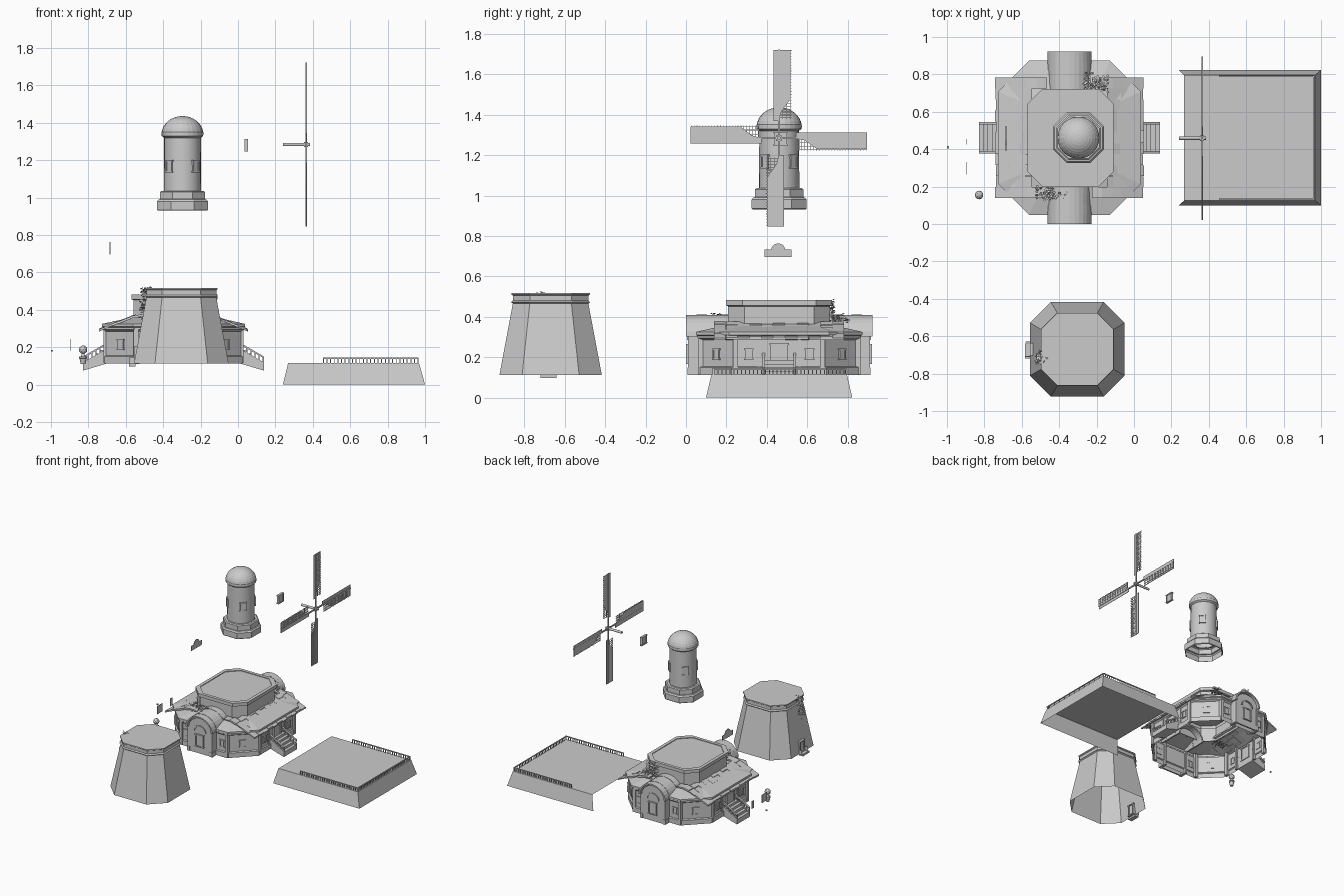
import bpy, bmesh, math, random
from mathutils import Matrix, Vector

if "Cube" in bpy.data.objects:
    bpy.data.objects.remove(bpy.data.objects["Cube"])
random.seed(4)
CX, CY = -0.345, 0.461          # house centre
TX, TY = -0.297, 0.461          # upper tower centre
BX, BY = -0.303, -0.670         # tapered base tower centre


def finish(name, bm, smooth=False, normals=True):
    if normals:
        bmesh.ops.recalc_face_normals(bm, faces=bm.faces)
    me = bpy.data.meshes.new(name)
    bm.to_mesh(me)
    bm.free()
    ob = bpy.data.objects.new(name, me)
    bpy.context.collection.objects.link(ob)
    if smooth:
        bpy.ops.object.select_all(action='DESELECT')
        ob.select_set(True)
        bpy.context.view_layer.objects.active = ob
        bpy.ops.object.shade_smooth_by_angle(angle=math.radians(35))
    return ob


def loft(name, rings, bottom=False, top=True, smooth=False):
    bm = bmesh.new()
    vs = [[bm.verts.new(p) for p in r] for r in rings]
    n = len(vs[0])
    for a, b in zip(vs, vs[1:]):
        for i in range(n):
            bm.faces.new((a[i], a[(i + 1) % n], b[(i + 1) % n], b[i]))
    if bottom:
        bm.faces.new(vs[0])
    if top:
        bm.faces.new(vs[-1])
    return finish(name, bm, smooth)


def octagon(cx, cy, hx, hy, c, z):
    q = [(hx, hy - c), (hx - c, hy), (c - hx, hy), (-hx, hy - c),
         (-hx, c - hy), (c - hx, -hy), (hx - c, -hy), (hx, c - hy)]
    return [(cx + x, cy + y, z) for x, y in q]


def circle(cx, cy, r, z, n=24):
    return [(cx + r * math.cos(2 * math.pi * i / n), cy + r * math.sin(2 * math.pi * i / n), z) for i in range(n)]


def add_box(bm, c, s, frame=Matrix()):
    bmesh.ops.create_cube(bm, size=1, matrix=frame @ Matrix.Translation(c) @ Matrix.Diagonal((*s, 1)))


def add_prism(bm, pts, vec):
    a = [bm.verts.new(p) for p in pts]
    b = [bm.verts.new(Vector(p) + Vector(vec)) for p in pts]
    bm.faces.new(a)
    bm.faces.new(b)
    for i in range(len(a)):
        j = (i + 1) % len(a)
        bm.faces.new((a[i], a[j], b[j], b[i]))


def add_window(bm, pos, ang, w, h, d=0.012):
    # pane with four frame bars, facing outwards along the angle
    f = Matrix.Translation(pos) @ Matrix.Rotation(ang, 4, 'Z')
    t = 0.008
    add_box(bm, (0, 0, 0), (d * 0.5, w, h), f)
    for s in (-1, 1):
        add_box(bm, (0, s * w / 2, 0), (d, t, h + t), f)
        add_box(bm, (0, 0, s * h / 2), (d, w + 2 * t, t), f)


# raised platform, open on its left side, with a railing
bm = bmesh.new()
lo = [bm.verts.new(p) for p in ((.24, CY - .362, 0), (1, CY - .362, 0), (1, CY + .362, 0), (.24, CY + .362, 0))]
hi = [bm.verts.new(p) for p in ((.268, CY - .335, .115), (.968, CY - .335, .115), (.968, CY + .335, .115), (.268, CY + .335, .115))]
for i in range(3):
    bm.faces.new((lo[i], lo[i + 1], hi[i + 1], hi[i]))
bm.faces.new(hi)
finish("platform", bm)
bm = bmesh.new()
for s in (-1, 1):
    add_box(bm, (.71, CY + s * .328, .141), (.51, .008, .006))
    for i in range(27):
        add_box(bm, (.456 + i * .0195, CY + s * .328, .128), (.005, .005, .028))
add_box(bm, (.962, CY, .141), (.008, .656, .006))
for i in range(34):
    add_box(bm, (.962, CY - .322 + i * .0195, .128), (.005, .005, .028))
finish("platform_railing", bm)

# tapered tower with rim, door and step
loft("base_tower", [octagon(BX, BY, h, h, c, z) for h, c, z in
     ((.253, .112, .113), (.187, .084, .465), (.195, .087, .472), (.187, .084, .48), (.187, .084, .505), (.194, .087, .51), (.194, .087, .517))])
bm = bmesh.new()
add_window(bm, (-.542, BY, .158), math.pi, .05, .085, .03)
add_box(bm, (-.565, BY - .01, .106), (.035, .08, .016))
for s in (-1, 1):
    add_box(bm, (-.567, BY + s * .038, .13), (.025, .005, .035))
finish("base_tower_door", bm)

# house: walls, plinth, cornice and low octagonal roof
loft("house_walls", [octagon(CX, CY, .362 + o, .392 + o, .165, z) for o, z in
     ((.008, .112), (.008, .15), (0, .155), (0, .285), (.012, .295), (.012, .305), (.02, .31), (.02, .325))]
     + [octagon(CX + .005, CY, .225, .258, .08, .36)], top=False)
loft("house_drum", [octagon(CX + .005, CY, .22 + o, .252 + o, .08, z) for o, z in
     ((0, .34), (0, .452), (.01, .456), (.01, .482), (-.015, .482), (-.015, .477))])
bm = bmesh.new()
for sx in (-1, 1):
    for sy in (-1, 1):
        add_box(bm, (CX + sx * .362, CY + sy * .215, .215), (.025, .025, .2))
        add_box(bm, (CX + sx * .36, CY + sy * .1, .215), (.016, .016, .2))
        add_box(bm, (CX + sx * .2, CY + sy * .39, .215), (.025, .025, .2))
finish("wall_pilasters", bm)
bm = bmesh.new()
for sx in (-1, 1):
    a = 0 if sx > 0 else math.pi
    add_window(bm, (CX + sx * .364, CY, .215), a, .08, .1, .02)
    for sy in (-1, 1):
        add_window(bm, (CX + sx * .364, CY + sy * .15, .215), a, .032, .05)
        add_window(bm, (CX + sx * .281, CY + sy * .311, .215), math.atan2(sy, sx), .035, .05)
        add_window(bm, (CX + sx * .155, CY + sy * .394, .215), sy * math.pi / 2, .03, .05)
for sy in (-1, 1):
    add_window(bm, (CX, CY + sy * .452, .215), sy * math.pi / 2, .06, .09, .016)
finish("house_windows", bm)

# tiled side roofs: uneven courses running down each slope
bm = bmesh.new()
rows = 11
w = .645 / rows
for sx in (-1, 1):
    for i in range(rows):
        y = CY - .3225 + (i + .5) * w
        inner = .12 if abs(y - CY) > .24 else .2
        x0, steps = inner, 5
        for k in range(steps):
            x1 = inner + (.398 - inner) * (k + 1) / steps - random.uniform(0, .006)
            zz = lambda x: .373 - max(x - .2, 0) * .40 + random.choice((0, .003))
            lift = (k + i) % 2 * .003
            add_prism(bm, [(CX + sx * x, y - w / 2, z) for x, z in
                      ((x0, zz(x0) + lift), (x1, zz(x1) + lift), (x1, zz(x1) - .01), (x0, zz(x0) - .01))], (0, w * .99, 0))
            x0 = x1
finish("side_roofs", bm)

# two barrel-vaulted porches
bm = bmesh.new()
def arch(r, z0, n=14):
    return [(r * math.cos(math.pi * i / n), z0 + r * .9 * math.sin(math.pi * i / n)) for i in range(n + 1)]
for s in (-1, 1):
    gable = [(-.1, .112)] + [(.1, .112)] + arch(.1, .3)
    add_prism(bm, [(CX + x, CY + s * .435, z) for x, z in gable], (0, s * .012, 0))
    for sx in (-1, 1):
        add_box(bm, (CX + sx * .1, CY + s * .415, .207), (.016, .07, .19))
        add_box(bm, (CX + sx * .1, CY + s * .43, .13), (.024, .045, .036))
    for k in range(5):
        r = .118 + (k % 2) * .002
        ring = arch(r, .303) + arch(r - .012, .303)[::-1]
        add_prism(bm, [(CX + x, CY + s * (.2 + k * .0524), z) for x, z in ring], (0, s * .0524, 0))
    ring = arch(.055, .285, 10) + arch(.045, .285, 10)[::-1]
    add_prism(bm, [(CX + x, CY + s * .445, z) for x, z in ring], (0, s * .01, 0))
finish("porches", bm)

# stairs on both ends with sloping balustrades
bm = bmesh.new()
for sx in (-1, 1):
    n = 5
    prof = [(.36, .112), (.36, .185)]
    for k in range(n):
        z = .185 - k * .018
        prof += [(.365 + k * .024, z), (.365 + (k + 1) * .024, z)]
    prof.append((.485, .075))
    add_prism(bm, [(CX + sx * x, CY - .07, z) for x, z in prof], (0, .14, 0))
    for sy in (-1, 1):
        side = [(.36, .112), (.36, .19), (.485, .118), (.485, .075)]
        rail = [(.36, .212), (.36, .222), (.485, .15), (.485, .14)]
        for p in (side, rail):
            add_prism(bm, [(CX + sx * x, CY + sy * .077 - .007, z) for x, z in p], (0, .014, 0))
        for k in range(6):
            x = .37 + k * .022
            add_box(bm, (CX + sx * x, CY + sy * .077, .2 - (x - .36) * .576), (.006, .008, .03))
finish("stairs", bm)

# upper tower: octagonal base, round shaft, stepped dome
loft("tower_base", [octagon(TX, TY, h, h, h * .55, z) for h, z in
     ((.13, .93), (.136, .935), (.136, .98), (.128, .99), (.12, .992), (.12, 1.03), (.112, 1.036), (.095, 1.036))], top=False)
loft("tower_shaft", [circle(TX, TY, r, z) for r, z in ((.1, 1.03), (.098, 1.32), (.111, 1.33), (.111, 1.34))], top=False, smooth=True)
dome = []
for k in range(9):
    a, b = math.radians(k * 10), math.radians(k * 10 + 9)
    dome += [circle(TX, TY, .112 * math.cos(a), 1.336 + .1 * math.sin(a)),
             circle(TX, TY, .112 * math.cos(b) + .001, 1.336 + .1 * math.sin(b))]
loft("tower_dome", dome)
bm = bmesh.new()
for k in range(4):
    a = math.radians(45 + 90 * k)
    add_window(bm, (TX + .1 * math.cos(a), TY + .1 * math.sin(a), 1.168), a, .036, .06)
finish("tower_windows", bm)

# four sails with lattice and cloth, on an axle
bm = bmesh.new()
for k in range(4):
    f = Matrix.Translation((.364, CY - .002, 1.284)) @ Matrix.Rotation(k * math.pi / 2, 4, 'X')
    add_box(bm, (0, 0, .219), (.008, .01, .437), f)
    for v in (.02, .04, .057):
        add_box(bm, (.001, v, .265), (.003, .003, .34), f)
    for i in range(24):
        add_box(bm, (.001, .03, .1 + i * .0145), (.003, .064, .003), f)
    cloth = [(-.027, .085), (-.027, .437), (.055, .437), (.055, .19), (.012, .13), (0, .085)]
    add_prism(bm, [f @ Vector((-.003, v, u)) for v, u in cloth], (.003, 0, 0))
finish("sails", bm)
bm = bmesh.new()
bmesh.ops.create_cone(bm, cap_ends=True, segments=12, radius1=.009, radius2=.009, depth=.145,
                      matrix=Matrix.Translation((.3125, CY - .002, 1.284)) @ Matrix.Rotation(math.pi / 2, 4, 'Y'))
add_box(bm, (.364, CY - .002, 1.284), (.02, .028, .028))
finish("sail_axle", bm)

# detached small parts: axle plate, curved parapet, shutters, potted bush
bm = bmesh.new()
add_window(bm, (.045, .468, 1.28), 0, .054, .06, .018)
finish("axle_plate", bm)
bm = bmesh.new()
prof = [(-.067, .695), (.067, .695), (.067, .732), (.037, .732)] + [(x, z) for x, z in arch(.034, .732, 10)] + [(-.037, .732), (-.067, .732)]
add_prism(bm, [(-.687, CY - .005 + y, z) for y, z in prof], (.004, 0, 0))
finish("parapet", bm)
bm = bmesh.new()
add_box(bm, (-.898, .298, .213), (.003, .065, .064))
add_box(bm, (-.898, .44, .213), (.003, .028, .06))
add_box(bm, (-.995, .41, .18), (.01, .012, .008))
finish("door_panels", bm)
loft("pot", [circle(-.828, .155, r, z, 12) for r, z in ((.013, .11), (.019, .14), (.022, .142), (.022, .15), (.012, .15), (.005, .17))], bottom=True)
bm = bmesh.new()
bmesh.ops.create_icosphere(bm, subdivisions=2, radius=.023, matrix=Matrix.Translation((-.828, .155, .187)))
finish("bush", bm)

# ivy: scattered leaves on roofs and tower
bm = bmesh.new()
patches = [((-.21, .755, .385), (.07, .05, .03)), ((-.21, .725, .43), (.05, .012, .055)),
           ((-.62, .29, .325), (.075, .045, .012)), ((-.44, .16, .385), (.08, .04, .03)),
           ((-.49, -.71, .50), (.03, .035, .02)), ((-.505, -.72, .42), (.02, .025, .07))]
for c, s in patches:
    for i in range(90):
        p = [c[j] + max(-1, min(1, random.gauss(0, .5))) * s[j] for j in range(3)]
        m = Matrix.Translation(p) @ Matrix.Rotation(random.uniform(0, 6.3), 4, 'Z') @ Matrix.Rotation(random.uniform(-.9, .9), 4, 'X')
        bmesh.ops.create_grid(bm, x_segments=1, y_segments=1, size=.006, matrix=m)
finish("ivy", bm, normals=False)
